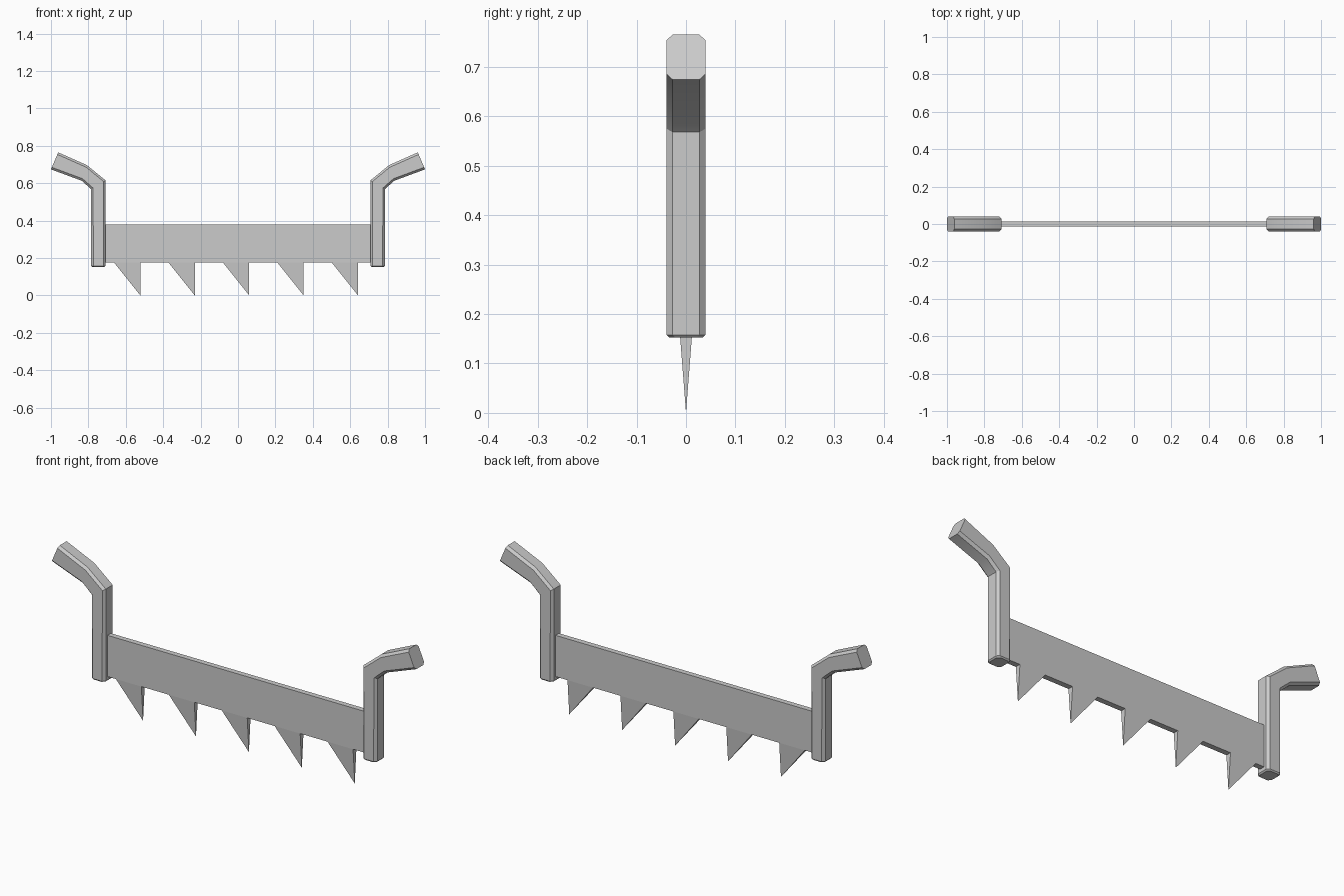
import bpy, bmesh
from mathutils import Vector

if "Cube" in bpy.data.objects:
    bpy.data.objects.remove(bpy.data.objects["Cube"])


def make_object(name, bm):
    bmesh.ops.recalc_face_normals(bm, faces=bm.faces)
    mesh = bpy.data.meshes.new(name)
    bm.to_mesh(mesh)
    bm.free()
    obj = bpy.data.objects.new(name, mesh)
    bpy.context.collection.objects.link(obj)
    return obj


# Saw blade: flat plate profile with teeth bases, each tooth tapering to a point
HALF_T, Z_LOW, Z_TOP, X_END = 0.0135, 0.175, 0.38, 0.73
tips = [-0.522 + 0.291 * i for i in range(5)]
TOOTH_W = 0.14

bottom_x = [-X_END]
for t in tips:
    bottom_x += [t - TOOTH_W, t]
bottom_x.append(X_END)

bm = bmesh.new()
sides = []
for y in (-HALF_T, HALF_T):
    low = [bm.verts.new((x, y, Z_LOW)) for x in bottom_x]
    top = [bm.verts.new((x, y, Z_TOP)) for x in (X_END, -X_END)]
    bm.faces.new(low + top)
    sides.append((low, top))
(f_low, f_top), (b_low, b_top) = sides
for i in range(len(bottom_x) - 1):
    quad = [f_low[i], f_low[i + 1], b_low[i + 1], b_low[i]]
    if i % 2:
        tip = bm.verts.new((bottom_x[i + 1], 0, 0))
        for k in range(4):
            bm.faces.new((quad[k], quad[(k + 1) % 4], tip))
    else:
        bm.faces.new(quad)
bm.faces.new((f_top[0], f_top[1], b_top[1], b_top[0]))
bm.faces.new((f_low[-1], f_top[0], b_top[0], b_low[-1]))
bm.faces.new((f_low[0], f_top[1], b_top[1], b_low[0]))
make_object("saw_blade", bm)


# Handle: chamfered section carried along a bent path (inner edge, outer edge)
def make_handle(name, sign):
    stations = [
        ((0.714, 0.152), (0.779, 0.152), 0.034),
        ((0.708, 0.158), (0.785, 0.158), 0.039),
        ((0.708, 0.615), (0.785, 0.568), 0.039),
        ((0.808, 0.697), (0.835, 0.613), 0.039),
        ((0.961, 0.765), (1.0, 0.674), 0.039),
    ]
    c = 0.012
    bm = bmesh.new()
    rings = []
    for a, b, hw in stations:
        a, b = Vector((a[0], 0, a[1])), Vector((b[0], 0, b[1]))
        d = (b - a).normalized() * c
        pts = [(a, hw - c), (a + d, hw), (b - d, hw), (b, hw - c),
               (b, c - hw), (b - d, -hw), (a + d, -hw), (a, c - hw)]
        rings.append([bm.verts.new((sign * p.x, y, p.z)) for p, y in pts])
    for r, s in zip(rings, rings[1:]):
        for k in range(8):
            n = (k + 1) % 8
            bm.faces.new((r[k], r[n], s[n], s[k]))
    bm.faces.new(rings[0])
    bm.faces.new(rings[-1])
    obj = make_object(name, bm)
    bpy.ops.object.select_all(action='DESELECT')
    bpy.context.view_layer.objects.active = obj
    obj.select_set(True)
    bpy.ops.object.shade_smooth_by_angle()


make_handle("right_handle", 1)
make_handle("left_handle", -1)
